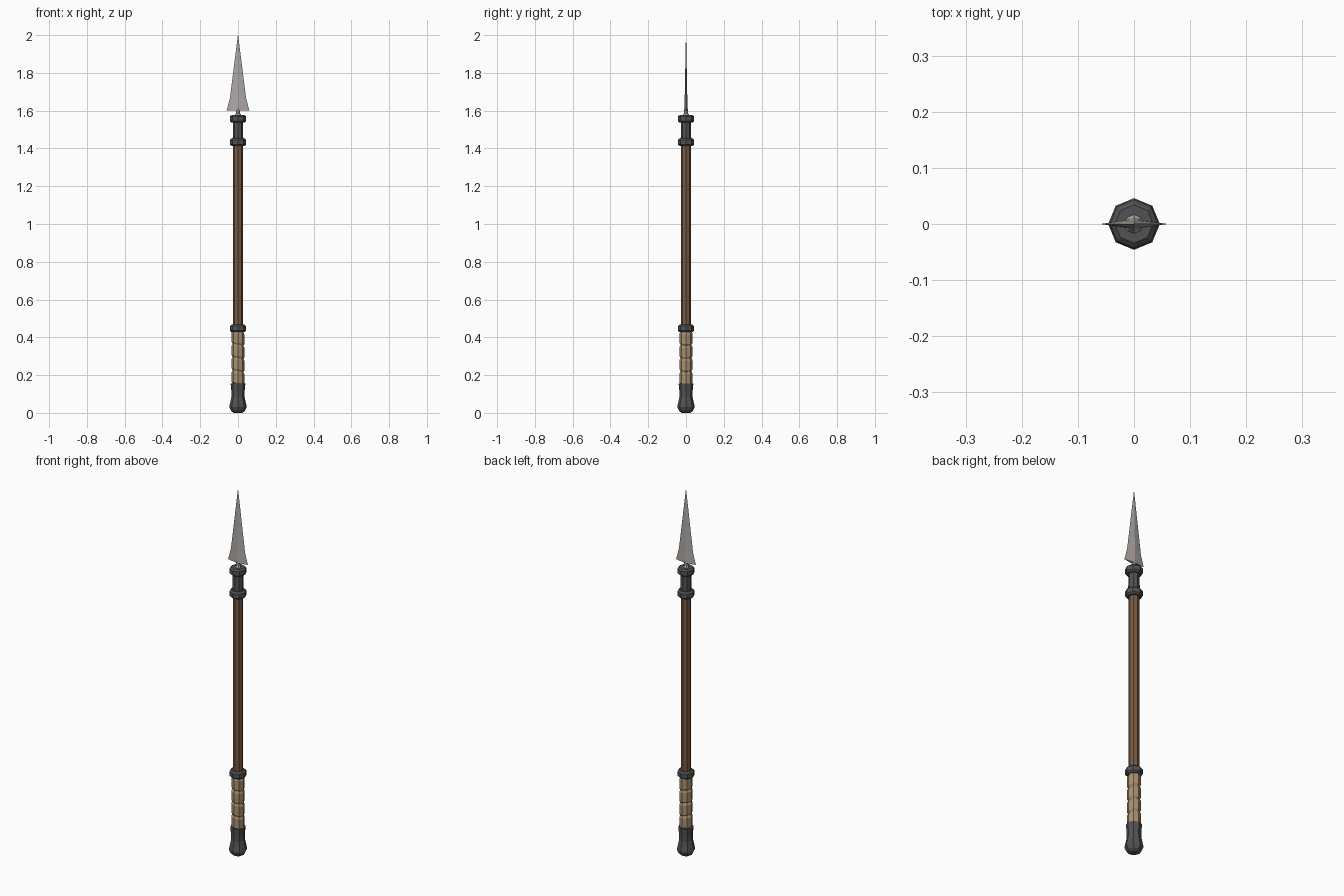
import bpy, bmesh, math

if "Cube" in bpy.data.objects:
    bpy.data.objects.remove(bpy.data.objects["Cube"])


def material(name, rgb):
    m = bpy.data.materials.new(name)
    m.diffuse_color = (*rgb, 1)
    m.use_nodes = True
    m.node_tree.nodes["Principled BSDF"].inputs["Base Color"].default_value = m.diffuse_color
    return m


dark_iron = material("dark iron", (0.085, 0.085, 0.09))
wood = material("brown wood", (0.19, 0.105, 0.055))
leather = material("tan leather", (0.40, 0.28, 0.16))
steel = material("pale steel", (0.42, 0.39, 0.37))


def finish(name, bm, mat):
    bmesh.ops.recalc_face_normals(bm, faces=bm.faces)
    me = bpy.data.meshes.new(name)
    bm.to_mesh(me)
    bm.free()
    me.materials.append(mat)
    ob = bpy.data.objects.new(name, me)
    bpy.context.collection.objects.link(ob)
    return ob


def loft(name, rings, mat):
    """Skin equal-length rings of points and cap both ends."""
    bm = bmesh.new()
    loops = [[bm.verts.new(p) for p in ring] for ring in rings]
    n = len(loops[0])
    for a, b in zip(loops, loops[1:]):
        for i in range(n):
            j = (i + 1) % n
            bm.faces.new((a[i], a[j], b[j], b[i]))
    bm.faces.new(loops[0])
    bm.faces.new(loops[-1])
    return finish(name, bm, mat)


def turned(name, profile, mat, slope=0.0):
    """Eight-sided turned part from (radius, z); slope slants it across x."""
    rings = []
    for r, z in profile:
        ring = []
        for k in range(8):
            a = k * math.pi / 4
            x, y = r * math.cos(a), r * math.sin(a)
            ring.append((x, y, z + slope * x))
        rings.append(ring)
    return loft(name, rings, mat)


# pommel and shaft
turned("pommel", [(0.022, 0.0), (0.036, 0.009), (0.046, 0.03), (0.044, 0.042),
                  (0.035, 0.085), (0.035, 0.115), (0.039, 0.155)], dark_iron)
turned("shaft", [(0.026, 0.10), (0.026, 1.46)], wood)

# leather grip: core and slanted wraps
turned("grip_core", [(0.029, 0.14), (0.029, 0.44)], leather)
pitch = 0.07
for i in range(4):
    z = 0.152 + i * pitch
    turned(f"grip_wrap_{i + 1}", [(0.029, z), (0.034, z + 0.008),
                                  (0.034, z + pitch - 0.012), (0.029, z + pitch - 0.002)],
           leather, slope=-0.17)

# iron collars and socket
for name, z in (("grip_collar", 0.447), ("lower_socket_collar", 1.433), ("upper_socket_collar", 1.557)):
    turned(name, [(0.034, z - 0.020), (0.043, z - 0.012),
                  (0.043, z + 0.012), (0.034, z + 0.020)], dark_iron)
turned("socket", [(0.028, 1.43), (0.027, 1.56)], dark_iron)

# blade neck and diamond-section blade
turned("blade_neck", [(0.021, 1.57), (0.012, 1.585), (0.009, 1.615)], steel)
rings = []
for w, t, z_edge, z_mid in ((0.060, 0.009, 1.602, 1.600), (0.043, 0.007, 1.665, 1.665),
                            (0.0008, 0.0006, 2.0, 2.0)):
    rings.append([(w, 0, z_edge), (0, t, z_mid), (-w, 0, z_edge), (0, -t, z_mid)])
loft("blade", rings, steel)
